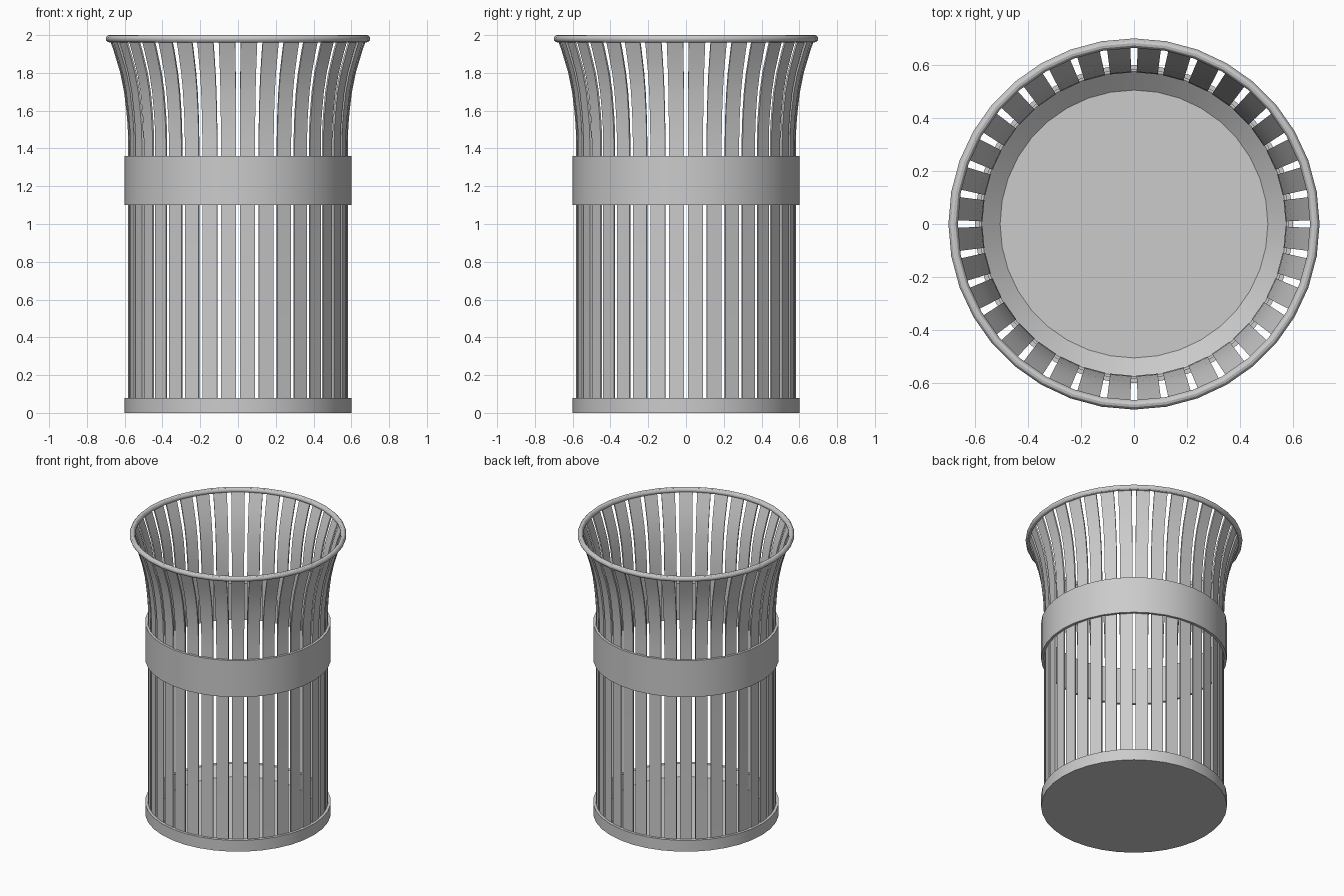
import bpy, bmesh
from math import sin, cos, pi, radians

if "Cube" in bpy.data.objects:
    bpy.data.objects.remove(bpy.data.objects["Cube"])

N = 36  # slats and ring sides


def finish(name, bm, angle=30):
    bmesh.ops.recalc_face_normals(bm, faces=bm.faces)
    me = bpy.data.meshes.new(name)
    bm.to_mesh(me)
    bm.free()
    ob = bpy.data.objects.new(name, me)
    bpy.context.collection.objects.link(ob)
    bpy.ops.object.select_all(action='DESELECT')
    ob.select_set(True)
    bpy.context.view_layer.objects.active = ob
    bpy.ops.object.shade_smooth_by_angle(angle=radians(angle))
    return ob


def lathe(name, profile, closed=True):
    """Revolve an (r, z) profile; an open profile is capped at both ends."""
    bm = bmesh.new()
    rings = [[bm.verts.new((r * cos(2 * pi * i / N), r * sin(2 * pi * i / N), z))
              for i in range(N)] for r, z in profile]
    pairs = list(zip(rings, rings[1:]))
    if closed:
        pairs.append((rings[-1], rings[0]))
    else:
        bm.faces.new(rings[0])
        bm.faces.new(rings[-1])
    for a, b in pairs:
        for i in range(N):
            j = (i + 1) % N
            bm.faces.new((a[i], a[j], b[j], b[i]))
    return finish(name, bm)


# base dish with a sloped inner wall
lathe("base", [(0.6, 0), (0.6, 0.08), (0.575, 0.08), (0.505, 0.02)], closed=False)

# middle band
lathe("middle_band", [(0.6, 1.1), (0.6, 1.36), (0.583, 1.36), (0.583, 1.1)])

# rolled top rim
lathe("top_rim", [(0.682 + 0.018 * cos(2 * pi * k / 12), 1.981 + 0.019 * sin(2 * pi * k / 12))
                  for k in range(12)])

# flared slats: outer profile, constant thickness
path = [(0.58, 0.05), (0.58, 1.42), (0.583, 1.52), (0.59, 1.6), (0.602, 1.7),
        (0.622, 1.8), (0.64, 1.86), (0.658, 1.92), (0.679, 1.98)]
T = 0.01
bm = bmesh.new()
for s in range(N):
    a = 2 * pi * (s + 0.5) / N
    sections = []
    for r, z in path:
        w = 0.04 + 0.04 * (r - 0.58)
        sections.append([bm.verts.new((q * cos(a) - t * sin(a), q * sin(a) + t * cos(a), z))
                         for q, t in ((r, -w), (r, w), (r - T, w), (r - T, -w))])
    for p, q in zip(sections, sections[1:]):
        for i in range(4):
            j = (i + 1) % 4
            bm.faces.new((p[i], p[j], q[j], q[i]))
    bm.faces.new(sections[0])
    bm.faces.new(sections[-1])
finish("slats", bm)
